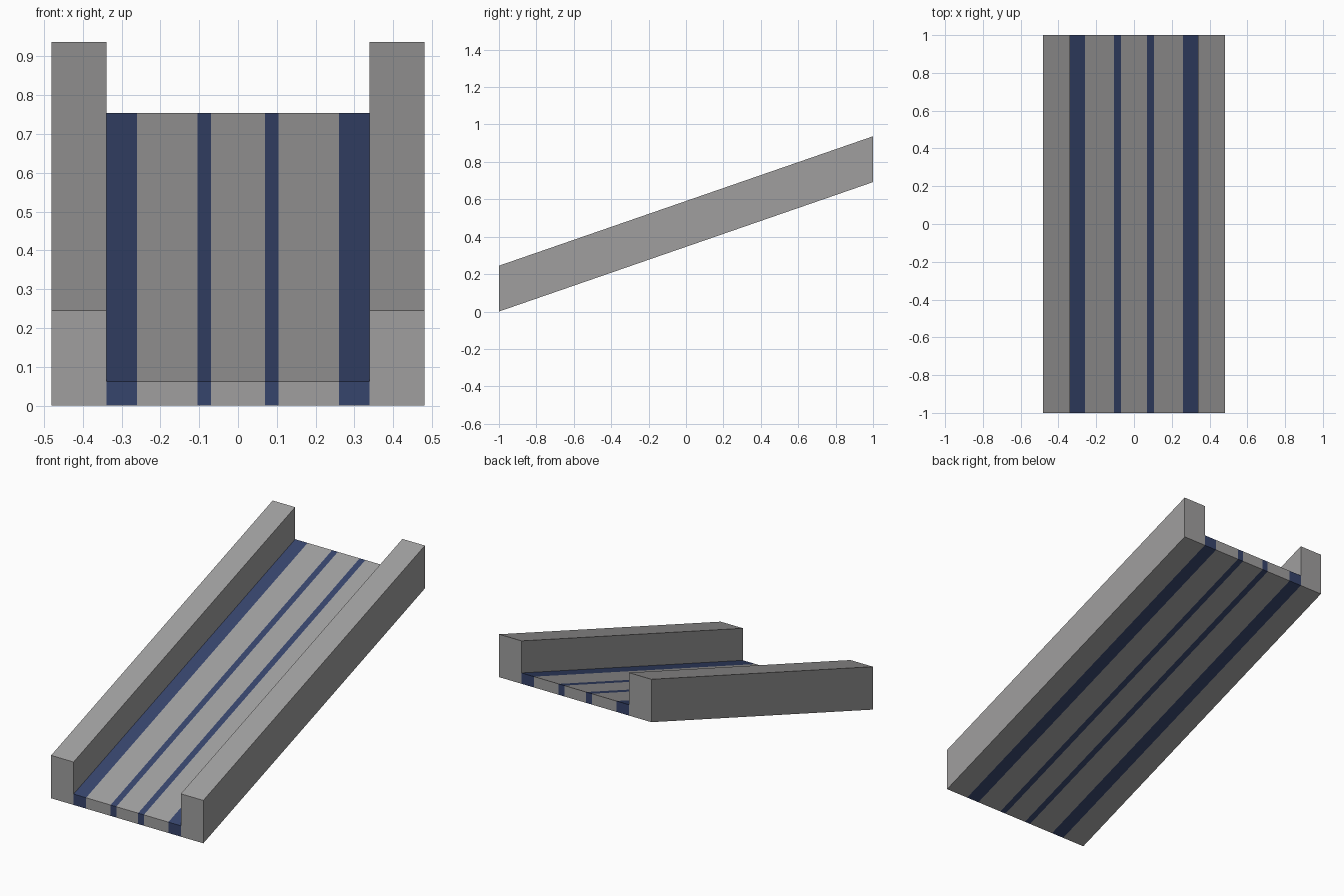
import bpy
import bmesh

if "Cube" in bpy.data.objects:
    bpy.data.objects.remove(bpy.data.objects["Cube"])

RISE = 0.692  # height gained from the front end to the back end


def make_material(name, color):
    mat = bpy.data.materials.new(name)
    mat.diffuse_color = (*color, 1)
    mat.use_nodes = True
    mat.node_tree.nodes["Principled BSDF"].inputs["Base Color"].default_value = mat.diffuse_color
    return mat


navy = make_material("navy", (0.037, 0.058, 0.149))
grey = make_material("dark_grey", (0.35, 0.345, 0.345))


def sloped_bar(name, x0, x1, height, material):
    """Box running the full length, sheared upward toward the back."""
    bm = bmesh.new()
    bmesh.ops.create_cube(bm, size=1)
    for v in bm.verts:
        v.co.x = x0 if v.co.x < 0 else x1
        v.co.z = height if v.co.z > 0 else 0
        if v.co.y > 0:
            v.co.z += RISE
        v.co.y *= 2
    mesh = bpy.data.meshes.new(name)
    bm.to_mesh(mesh)
    bm.free()
    mesh.materials.append(material)
    bpy.context.collection.objects.link(bpy.data.objects.new(name, mesh))


RAIL, DECK = 0.245, 0.062

# Central deck panel
sloped_bar("deck_center", -0.069, 0.069, DECK, grey)

# Mirrored parts: inner stripe, deck panel, edge stripe, side rail
for part, a, b, h, mat in (
    ("inner_stripe", 0.069, 0.105, DECK, navy),
    ("deck_panel", 0.105, 0.26, DECK, grey),
    ("edge_stripe", 0.26, 0.339, DECK, navy),
    ("side_rail", 0.339, 0.481, RAIL, grey),
):
    sloped_bar(part + "_right", a, b, h, mat)
    sloped_bar(part + "_left", -b, -a, h, mat)
